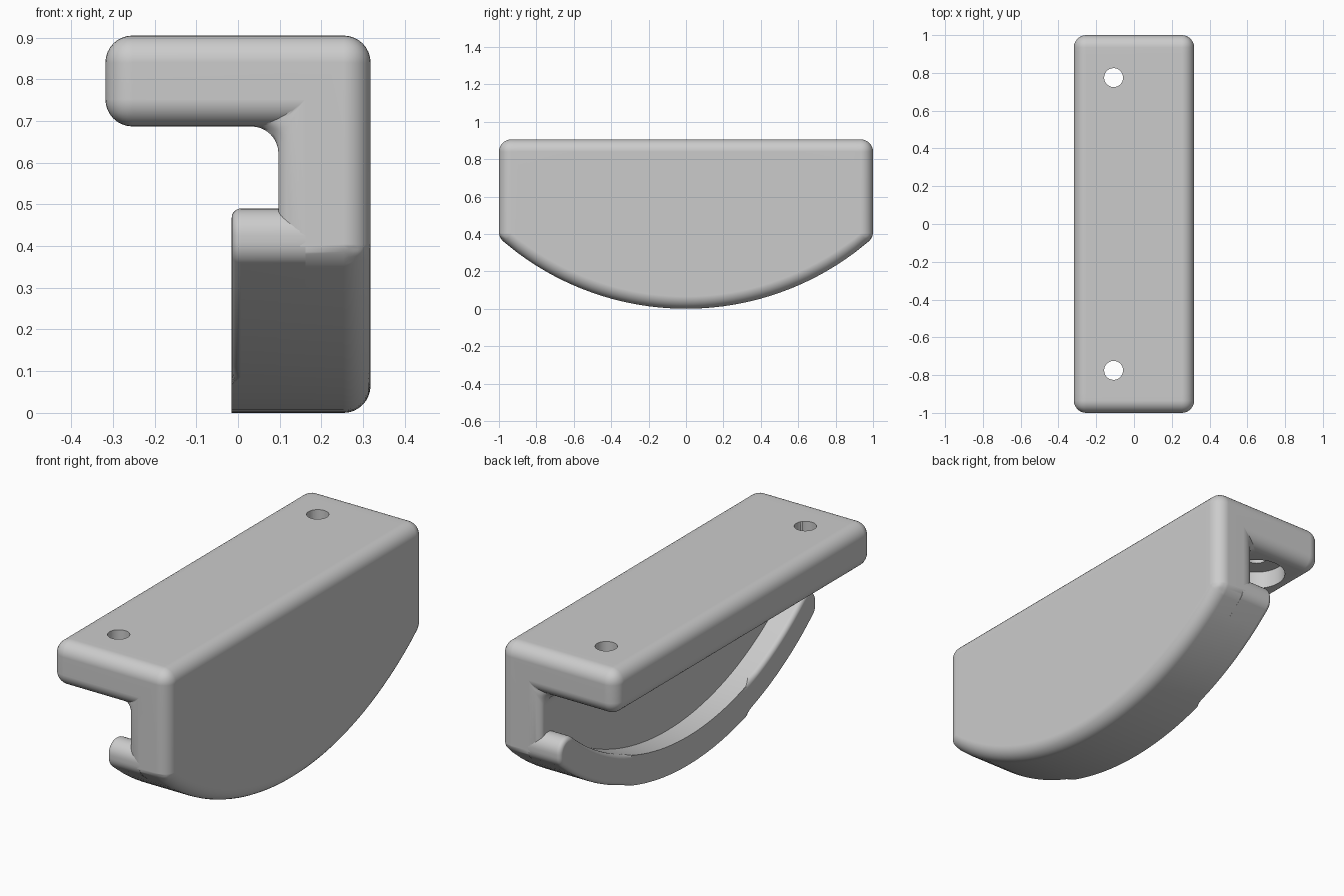
import bpy, bmesh, math

if "Cube" in bpy.data.objects:
    bpy.data.objects.remove(bpy.data.objects["Cube"], do_unlink=True)

ROUND = 0.065            # main edge radius
ARC = 1.506              # radius of the curved underside
THICK = 0.142            # thickness of the curved lip
WEB, SIDE, TOP, UNDER = 0.097, 0.318, 0.905, 0.687

grey = bpy.data.materials.new("plain grey")
grey.use_nodes = True
grey.diffuse_color = (0.6, 0.6, 0.6, 1)
grey.node_tree.nodes["Principled BSDF"].inputs["Base Color"].default_value = (0.6, 0.6, 0.6, 1)


def make(name, bm):
    bmesh.ops.recalc_face_normals(bm, faces=bm.faces)
    mesh = bpy.data.meshes.new(name)
    bm.to_mesh(mesh)
    bm.free()
    mesh.materials.append(grey)
    obj = bpy.data.objects.new(name, mesh)
    bpy.context.collection.objects.link(obj)
    return obj


def arc_z(y, radius=ARC):
    return ARC - math.sqrt(radius ** 2 - y ** 2)


def finish(obj):
    """Apply modifiers, then smooth with crisp flats."""
    bpy.ops.object.select_all(action='DESELECT')
    obj.select_set(True)
    bpy.context.view_layer.objects.active = obj
    bpy.ops.object.convert(target='MESH')
    bpy.ops.object.shade_smooth_by_angle(angle=math.radians(32))
    obj.modifiers.new("flat_normals", 'WEIGHTED_NORMAL').keep_sharp = True


# Body: angle section swept along y, with a curved underside
inner_ys = [i * 0.05 for i in range(-18, 19)]
bm = bmesh.new()
weight = bm.edges.layers.float.new("bevel_weight_edge")
rings = []
for y in [-1] + inner_ys + [1]:
    z = arc_z(y)
    section = [(-SIDE, TOP), (SIDE, TOP), (SIDE, z), (WEB, z), (WEB, UNDER), (-SIDE, UNDER)]
    rings.append([bm.verts.new((px, y, pz)) for px, pz in section])
n = len(rings[0])
for a, b in zip(rings, rings[1:]):
    for i in range(n):
        j = (i + 1) % n
        bm.faces.new((a[i], a[j], b[j], b[i]))
    for i in range(n):
        if i != 3:
            bm.edges.get((a[i], b[i]))[weight] = 1.0
for ring in (rings[0], rings[-1]):
    bm.faces.new(ring)
    for i in range(n):
        bm.edges.get((ring[i], ring[(i + 1) % n]))[weight] = 0.38 if i == 2 else 1.0
body = make("body", bm)
bevel = body.modifiers.new("rounding", 'BEVEL')
bevel.limit_method = 'WEIGHT'
bevel.width = ROUND
bevel.segments = 8
bevel.use_clamp_overlap = False

# Screw holes with wide counterbores underneath
cutters = []
for y in (-0.775, 0.775):
    for radius, low, high in ((0.05, 0.5, 1.1), (0.135, 0.6, 0.775)):
        bpy.ops.mesh.primitive_cylinder_add(vertices=48, radius=radius, depth=high - low,
                                            location=(-0.108, y, (low + high) / 2))
        cutter = bpy.context.object
        cutter.name = "hole_cutter"
        cutter.hide_render = True
        cutters.append(cutter)
        cut = body.modifiers.new("hole", 'BOOLEAN')
        cut.operation = 'DIFFERENCE'
        cut.solver = 'EXACT'
        cut.object = cutter
finish(body)
for cutter in cutters:
    bpy.data.objects.remove(cutter, do_unlink=True)

# Lip: crescent with rounded tips, following the underside
tip_y = 1 - ROUND
low_z = arc_z(tip_y, ARC - ROUND)
high_z = arc_z(tip_y, ARC - THICK + ROUND)
start = math.atan2(low_z - ARC, tip_y)
stop = math.atan2(ARC - high_z, -tip_y)


def tip(center_z, a, b, steps):
    angles = [a + (b - a) * i / steps for i in range(steps + 1)]
    return [(tip_y + ROUND * math.cos(t), center_z + ROUND * math.sin(t)) for t in angles]


right_tip = tip(low_z, start, 0, 5) + tip(high_z, 0, stop, 12)
left_tip = [(-y, z) for y, z in reversed(right_tip)]
inner_edge = right_tip[-1][0]
inner = [(inner_edge * i / 20, arc_z(inner_edge * i / 20, ARC - THICK)) for i in range(19, -20, -1)]
profile = [(y, arc_z(y)) for y in inner_ys] + right_tip + inner + left_tip

bm = bmesh.new()
face = bm.faces.new([bm.verts.new((-0.015, y, z)) for y, z in profile])
rim = list(face.edges)
new = bmesh.ops.extrude_face_region(bm, geom=[face], use_keep_orig=True)["geom"]
for v in new:
    if isinstance(v, bmesh.types.BMVert):
        v.co.x = WEB + ROUND
bmesh.ops.bevel(bm, geom=rim, offset=0.022, segments=5, profile=0.5, affect='EDGES')
finish(make("lip", bm))
